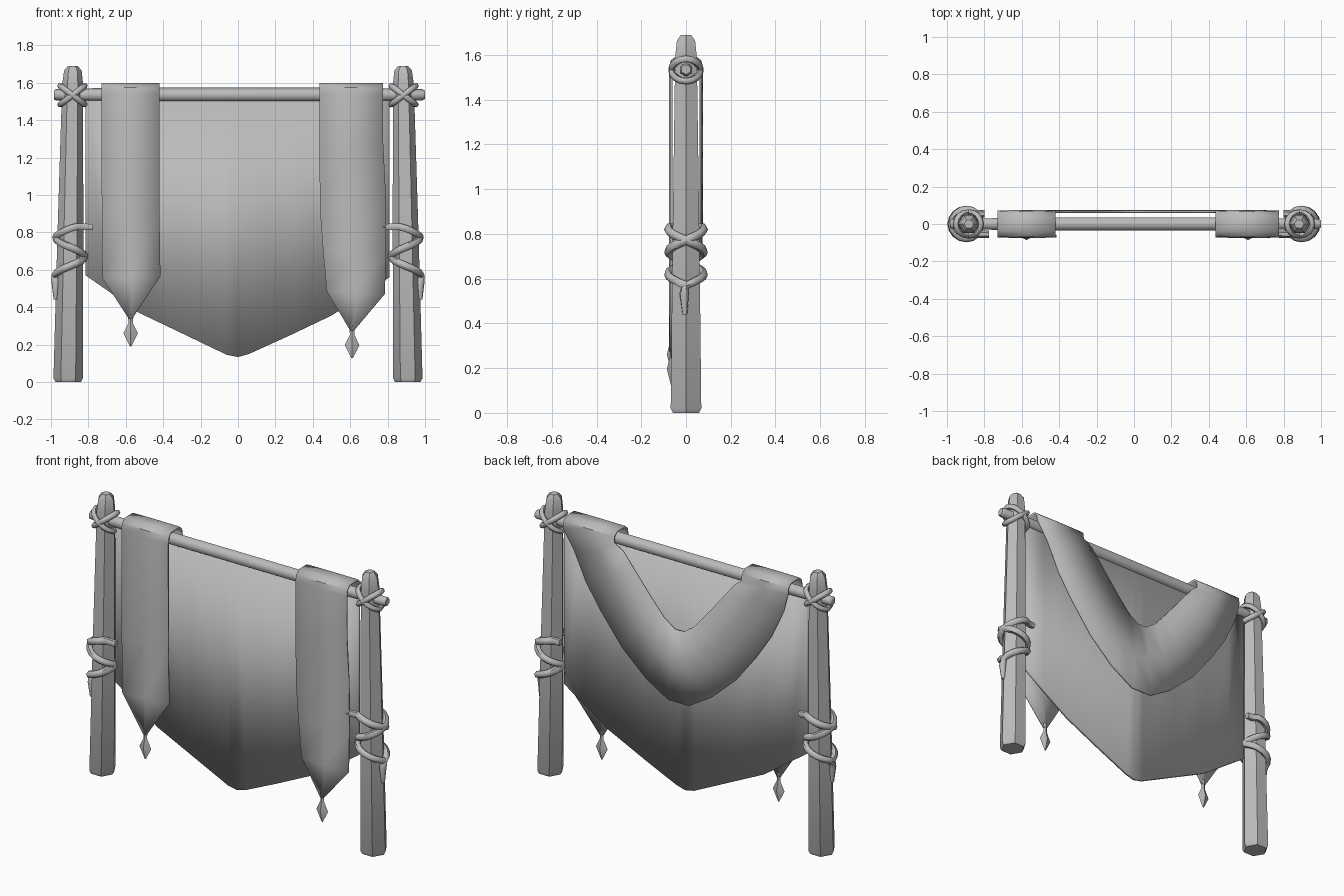
import bpy, bmesh, math
from mathutils import Vector

if "Cube" in bpy.data.objects:
    bpy.data.objects.remove(bpy.data.objects["Cube"])

grey = bpy.data.materials.new("plain grey")
grey.diffuse_color = (0.5, 0.5, 0.5, 1)
grey.use_nodes = True
grey.node_tree.nodes["Principled BSDF"].inputs["Base Color"].default_value = grey.diffuse_color


def finish(name, bm, thickness=0, angle=40):
    bmesh.ops.recalc_face_normals(bm, faces=bm.faces)
    me = bpy.data.meshes.new(name)
    bm.to_mesh(me)
    bm.free()
    ob = bpy.data.objects.new(name, me)
    bpy.context.collection.objects.link(ob)
    me.materials.append(grey)
    if thickness:
        s = ob.modifiers.new("thickness", 'SOLIDIFY')
        s.thickness, s.offset = thickness, 0
    bpy.ops.object.select_all(action='DESELECT')
    ob.select_set(True)
    bpy.context.view_layer.objects.active = ob
    bpy.ops.object.shade_smooth_by_angle(angle=math.radians(angle))
    return ob


def loft(name, rings, angle=40):
    """Closed tube through rings of points, capped at both ends."""
    bm = bmesh.new()
    vr = [[bm.verts.new(p) for p in r] for r in rings]
    n = len(vr[0])
    for a, b in zip(vr, vr[1:]):
        for i in range(n):
            bm.faces.new((a[i], a[(i + 1) % n], b[(i + 1) % n], b[i]))
    bm.faces.new(vr[0])
    bm.faces.new(vr[-1])
    return finish(name, bm, 0, angle)


def sheet(name, rows, thickness):
    """Cloth strip through rows of points."""
    bm = bmesh.new()
    vr = [[bm.verts.new(p) for p in r] for r in rows]
    for a, b in zip(vr, vr[1:]):
        for i in range(len(a) - 1):
            bm.faces.new((a[i], a[i + 1], b[i + 1], b[i]))
    return finish(name, bm, thickness)


def rope(name, pts, radii, cyclic=False, sides=6):
    """Tube with a rounded path through the points."""
    cu = bpy.data.curves.new(name, 'CURVE')
    cu.dimensions = '3D'
    cu.bevel_depth, cu.bevel_resolution, cu.use_fill_caps = 1, 1, True
    sp = cu.splines.new('POLY')
    sp.points.add(len(pts) - 1)
    for p, co, r in zip(sp.points, pts, radii):
        p.co, p.radius = (*co, 1), r
    sp.use_cyclic_u = cyclic
    ob = bpy.data.objects.new(name, cu)
    bpy.context.collection.objects.link(ob)
    bpy.ops.object.select_all(action='DESELECT')
    ob.select_set(True)
    bpy.context.view_layer.objects.active = ob
    bpy.ops.object.convert(target='MESH')
    ob = bpy.context.object
    ob.data.materials.clear()
    ob.data.materials.append(grey)
    bpy.ops.object.shade_smooth_by_angle(angle=math.radians(60))


def hexagon(r, n=6, turn=0):
    return [(r * math.cos(turn + math.tau * i / n), r * math.sin(turn + math.tau * i / n)) for i in range(n)]


def post_x(z):
    return 0.908 - 0.015 * z


for side, tag in ((-1, "left"), (1, "right")):
    # leaning six-sided post
    rings = [[(side * post_x(z) + x, y, z) for x, y in hexagon(r)]
             for z, r in ((0, .068), (.02, .079), (.8, .069), (1.59, .056), (1.665, .047), (1.69, .026))]
    loft(tag + "_post", rings, 35)

    # crossed lashing around post and bar
    for k in (-1, 1):
        pts = []
        for i in range(16):
            t = math.tau * i / 16
            pts.append((side * (post_x(1.53) + .066 * math.cos(t)), .064 * math.sin(t),
                        1.533 + k * .05 * math.cos(t)))
        rope(f"{tag}_lashing", pts, [.016] * 16, True)

    # two vine strands winding opposite ways down the post
    for k in (-1, 1):
        pts, rad = [(side * (.775 if k < 0 else .80), k * .055, .828)], [.019]
        for i in range(2, 25):
            f = i / 24
            t = math.pi - k * math.tau * 1.5 * f
            z = .83 - .26 * max(0, f - .14) / .86
            r = .078
            pts.append((side * (post_x(z) + r * math.cos(t)), r * math.sin(t), z))
            rad.append(.02)
        if k > 0:  # hanging tail
            pts += [(side * .975, -.008, .53), (side * .975, -.005, .44)]
            rad += [.022, .011]
        rope(f"{tag}_vine", pts, rad)

# crossbar
loft("crossbar", [[(x, a, 1.535 + b) for a, b in hexagon(r, 6, math.pi / 2)]
                  for x, r in ((-.985, .022), (-.975, .03), (-.8, .035), (-.5, .039),
                               (.5, .039), (.8, .035), (.985, .03), (1.0, .022))], 65)

# large banner hanging from the bar
hem = [(-.815, .57), (-.70, .49), (-.53, .37), (-.3, .26), (-.06, .145), (0, .133),
       (.06, .15), (.28, .25), (.5, .355), (.68, .47), (.81, .56)]
sheet("banner", [[(x, 0, 1.54), (x, 0, z)] for x, z in hem], .018)

# scarf: front strip, over the bar, swag behind, over the bar, front strip
F, B = -.066, .066
over = [(F, 1.535), (-.06, 1.572), (-.035, 1.593), (.035, 1.593), (.06, 1.572), (B, 1.535)]


def row(xo, zo, xi, zi, y, yo=None):
    mid = ((xo + xi) / 2, y * 1.06, (zo + zi) / 2)
    return [(xo, y, zo), mid, (xi, y, zi)]


rows = [row(-.585, .34, -.565, .34, F), row(-.725, .555, -.415, .565, F),
        row(-.728, .9, -.42, .9, F)]
rows += [row(-.73, z, -.42, z, y) for y, z in over]
swag = [(.70, 1.42, .375, 1.50), (.62, 1.25, .31, 1.42), (.52, 1.10, .245, 1.34),
        (.38, .92, .17, 1.25), (.22, .775, .10, 1.17), (.07, .685, .03, 1.122)]
rows += [row(-a, b, -c, d, B) for a, b, c, d in swag]
rows += [row(a, b, c, d, B) for a, b, c, d in reversed(swag)]
rows += [row(.775, z, .435, z, y) for y, z in reversed(over)]
rows += [row(.775, 1.3, .435, 1.2, F), row(.79, 1.0, .44, .9, F), row(.792, .7, .455, .7, F),
         row(.785, .47, .475, .485, F), row(.62, .275, .60, .275, F)]
sheet("draped_scarf", rows, .012)

# diamond tassels at the strip points
for tag, x0, z0 in (("left", -.574, .19), ("right", .61, .127)):
    rings = [[(x0 + a, F + b * .5, z0 + z) for a, b in hexagon(r, 4)]
             for z, r in ((0, .004), (.07, .039), (.125, .012), (.15, .013), (.175, .022))]
    loft(tag + "_tassel", rings, 30)
